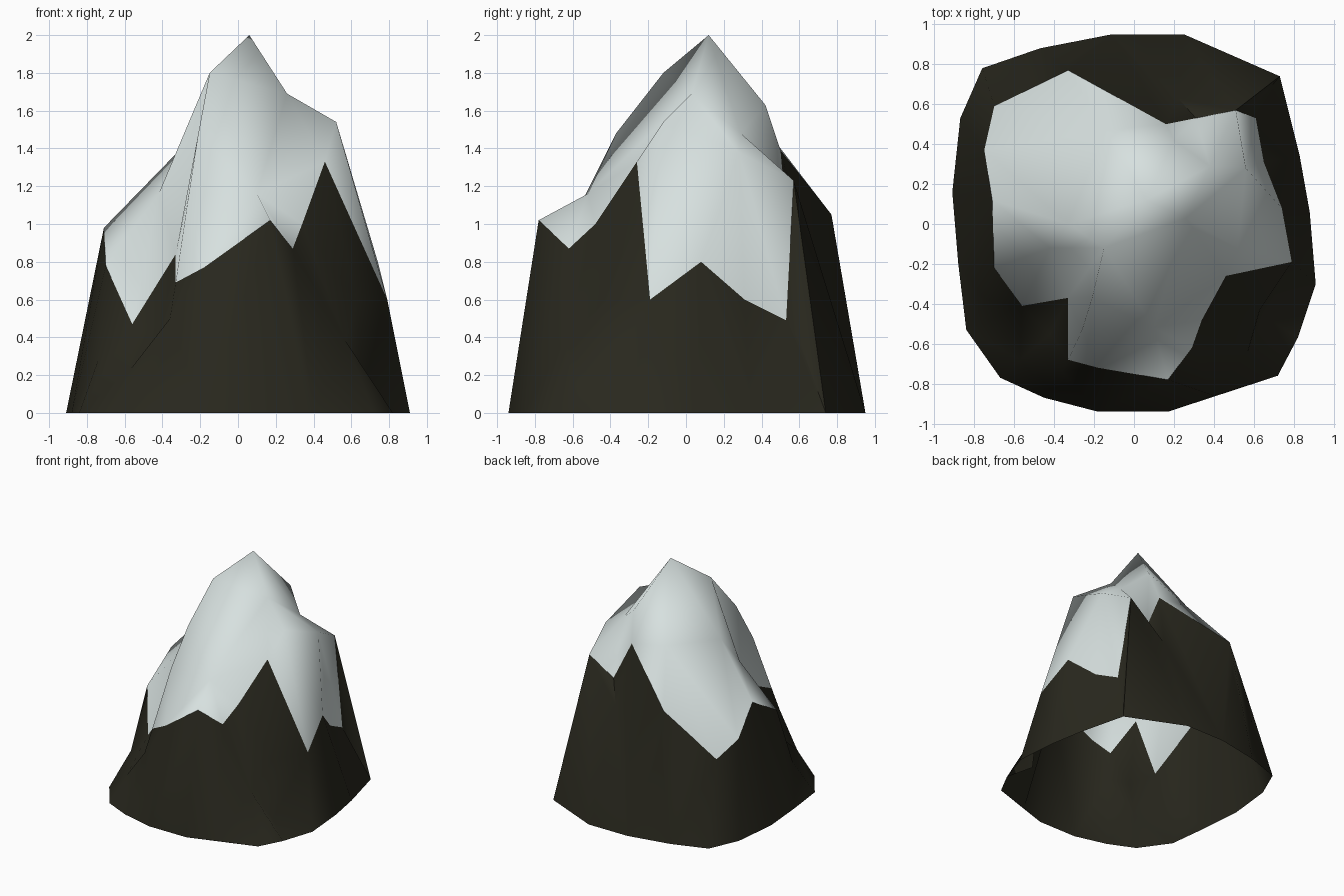
import bpy
import math
from mathutils import Vector
from mathutils.geometry import delaunay_2d_cdt

default_cube = bpy.data.objects.get("Cube")
if default_cube:
    bpy.data.objects.remove(default_cube, do_unlink=True)

CENTIMETRE = 0.01


def make_material(name, colour):
    material = bpy.data.materials.new(name)
    material.use_nodes = True
    material.diffuse_color = colour
    shader = material.node_tree.nodes["Principled BSDF"]
    shader.inputs["Base Color"].default_value = colour
    shader.inputs["Roughness"].default_value = 0.9
    return material


# Foot of the mountain: ground outline, counter-clockwise from the back
foot_outline = [
    (25, 95), (-11, 95), (-47, 88), (-76, 78), (-87, 53), (-91, 16), (-88, -20),
    (-84, -53), (-67, -77), (-45, -87), (-18, -94), (17, -94), (40, -86),
    (72, -76), (82, -57), (91, -30), (88, 6), (83, 34), (73, 74),
]
foot = [(x, y, 0) for x, y in foot_outline]

# Jagged snow line, counter-clockwise from the back notch
back_notch, back_spike, back_spur_end = (31, 53, 107), (16, 50, 139), (-33, 77, 105)
side_spike, cliff_foot, front_spike = (-71, 12, 98), (-33, -68, 69), (17, -78, 102)
shoulder_spike, corner_spike = (46, -26, 133), (51, 57, 123)
low_tip, flank_spike = (79, -19, 60), (74, 8, 80)
snow_line = [
    back_notch, back_spike, back_spur_end, (-70, 59, 67), (-75, 37, 77),
    side_spike, (-70, -22, 78), (-56, -41, 47), (-33, -37, 84),
    cliff_foot, (-18, -72, 77), front_spike, (29, -62, 87),
    (34, -48, 100), shoulder_spike, low_tip, flank_spike,
    (65, 31, 60), (61, 53, 49), corner_spike,
]

# Ridges inside the snow, each running outward to the snow line
peak, saddle, shoulder = (6, 12, 200), (26, 3, 169), (52, -12, 154)
upper_front, lower_front = (-15, -12, 180), (-26, -53, 116)
front_ridge = [peak, upper_front, (-21, -37, 148), lower_front, cliff_foot]
front_crest = [lower_front, (10, -52, 116), front_spike]
shoulder_ridge = [peak, saddle, shoulder, (56, 28, 138), corner_spike]
shoulder_valley = [saddle, (38, 29, 148), corner_spike]
shoulder_spur = [shoulder, shoulder_spike]
flank_spur = [shoulder, flank_spike]
back_ridge = [peak, (20, 42, 163), back_spike]
back_spur = [peak, (-14, 47, 144), back_spur_end]
side_ridge = [upper_front, (-33, 0, 137), side_spike]
side_hollow = [(-42, -12, 116)]

# Crags and gullies in the bare rock
front_crag = [(57, -64, 38), (63, -43, 59), low_tip]
front_pit = [(65, -46, 10), low_tip]
side_gully = [(-57, -68, 23), (-42, -55, 38)]
side_foot = [(-74, -38, 28)]
front_foot = [(-36, -74, 50)]
back_cliff = [(22, 63, 90)]
back_crag = [(-33, 81, 77)]
corner_crag = [(61, 60, 38)]


class Terrain:
    """Collects shared points, closed outlines and ridge edges."""

    def __init__(self):
        self.points = []
        self.edges = []
        self.outlines = []

    def index(self, point):
        if point not in self.points:
            self.points.append(point)
        return self.points.index(point)

    def add_path(self, path):
        ids = [self.index(point) for point in path]
        self.edges += list(zip(ids, ids[1:]))

    def add_outline(self, outline):
        self.outlines.append([self.index(point) for point in outline])

    def triangulate(self):
        plan = [Vector((x, y)) * CENTIMETRE for x, y, z in self.points]
        flat, _, faces, sources, _, owners = delaunay_2d_cdt(
            plan, self.edges, self.outlines, 1, 1e-5, True)
        # Lift the flat triangles to the height of the point they came from
        verts = []
        for place, origin in zip(flat, sources):
            height = self.points[origin[0]][2] if origin else 0
            verts.append(Vector((place.x, place.y, height * CENTIMETRE)))
        return verts, faces, owners


def make_shell(name, verts, faces, material, angle):
    """Build one open, smooth-shaded surface from the chosen triangles."""
    used = sorted({i for face in faces for i in face})
    remap = {old: new for new, old in enumerate(used)}
    mesh = bpy.data.meshes.new(name)
    mesh.from_pydata([verts[i] for i in used], [],
                     [[remap[i] for i in face] for face in faces])
    mesh.materials.append(material)
    mesh.update()
    shell = bpy.data.objects.new(name, mesh)
    bpy.context.collection.objects.link(shell)
    bpy.ops.object.select_all(action="DESELECT")
    shell.select_set(True)
    bpy.context.view_layer.objects.active = shell
    bpy.ops.object.shade_smooth_by_angle(angle=math.radians(angle))


terrain = Terrain()
terrain.add_outline(snow_line)
terrain.add_outline(foot)
for path in (front_ridge, front_crest, shoulder_ridge, shoulder_valley,
             shoulder_spur, flank_spur, back_ridge, back_spur, side_ridge,
             side_hollow, front_crag, front_pit, side_gully, side_foot,
             front_foot, back_cliff, back_crag, corner_crag):
    terrain.add_path(path)

verts, faces, owners = terrain.triangulate()
SNOW_OUTLINE = 0
snow_faces = [f for f, owner in zip(faces, owners) if SNOW_OUTLINE in owner]
rock_faces = [f for f, owner in zip(faces, owners) if SNOW_OUTLINE not in owner]

# Snow cap and the bare rock skirt beneath it, left open at the bottom
snow_white = make_material("snow white", (0.68, 0.75, 0.74, 1))
dark_rock = make_material("dark rock", (0.022, 0.021, 0.013, 1))
make_shell("snow_cap", verts, snow_faces, snow_white, 180)
make_shell("rock_slopes", verts, rock_faces, dark_rock, 60)
